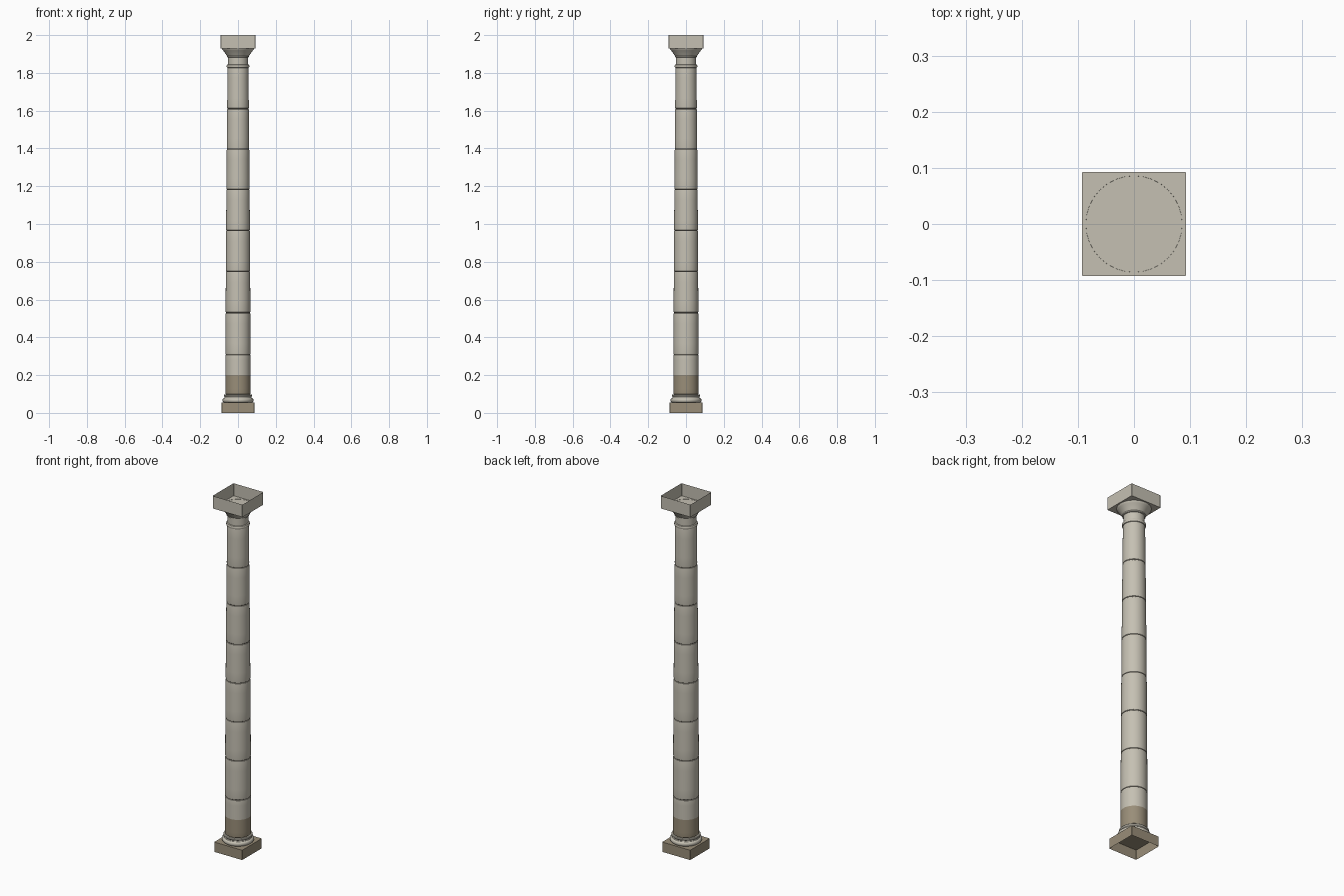
import bpy, bmesh, math

if "Cube" in bpy.data.objects:
    bpy.data.objects.remove(bpy.data.objects["Cube"])

def material(name, rgb):
    m = bpy.data.materials.new(name)
    m.diffuse_color = (*rgb, 1)
    m.use_nodes = True
    m.node_tree.nodes["Principled BSDF"].inputs["Base Color"].default_value = m.diffuse_color
    return m

STONE = material("pale_stone", (0.56, 0.53, 0.45))
DIRT = material("weathered_stone", (0.32, 0.27, 0.19))
SEAM = material("dark_joint", (0.16, 0.14, 0.11))
SIDES = 32

def finish(name, bm, mats):
    mesh = bpy.data.meshes.new(name)
    bm.to_mesh(mesh)
    bm.free()
    for m in mats:
        mesh.materials.append(m)
    ob = bpy.data.objects.new(name, mesh)
    bpy.context.collection.objects.link(ob)
    return ob

def lathe(name, profile, mat):
    """Revolve (radius, z) points, listed bottom to top, around z."""
    bm = bmesh.new()
    rings = [[bm.verts.new((r * math.cos(2 * math.pi * i / SIDES),
                            r * math.sin(2 * math.pi * i / SIDES), z))
              for i in range(SIDES)] for r, z in profile]
    for a, b in zip(rings, rings[1:]):
        for i in range(SIDES):
            j = (i + 1) % SIDES
            bm.faces.new((a[i], a[j], b[j], b[i]))
    ob = finish(name, bm, [mat])
    bpy.ops.object.select_all(action='DESELECT')
    ob.select_set(True)
    bpy.context.view_layer.objects.active = ob
    bpy.ops.object.shade_smooth_by_angle(angle=math.radians(35))
    return ob

def open_block(name, half, z0, z1, mat, open_top):
    """Square block with softened corners, left open at its hidden end."""
    bm = bmesh.new()
    bmesh.ops.create_cube(bm, size=1)
    for v in bm.verts:
        v.co = (v.co.x * 2 * half, v.co.y * 2 * half, z1 if v.co.z > 0 else z0)
    upright = [e for e in bm.edges if abs(e.verts[0].co.z - e.verts[1].co.z) > 0.01]
    bmesh.ops.bevel(bm, geom=upright, offset=0.002, segments=1, affect='EDGES')
    bm.normal_update()
    sign = 1 if open_top else -1
    gone = [f for f in bm.faces if f.normal.z * sign > 0.9]
    bmesh.ops.delete(bm, geom=gone, context='FACES')
    return finish(name, bm, [mat])

def shaft_radius(z):
    # gentle swelling taper
    t = (z - 0.1) / 1.73
    return 0.067 - 0.004 * t - 0.008 * t * t

# Square plinth and moulded base
open_block("plinth", 0.087, 0.0, 0.055, DIRT, False)
torus = [(0.073 + 0.009 * math.cos(a), 0.067 + 0.012 * math.sin(a))
         for a in [math.radians(-90 + 22.5 * k) for k in range(9)]]
lathe("base_moulding", torus + [(0.071, 0.082), (0.071, 0.085), (0.074, 0.088),
                                (0.075, 0.092), (0.073, 0.096), (0.066, 0.098)], STONE)

# Shaft drums, with narrow recessed joints between them
joints = [0.097, 0.31, 0.53, 0.748, 0.965, 1.182, 1.398, 1.61, 1.83]
def drum(name, z0, z1, mat, soft0=True, soft1=True):
    pts = []
    if soft0:
        pts += [(shaft_radius(z0) - 0.003, z0 + 0.001),
                (shaft_radius(z0) - 0.0005, z0 + 0.003)]
    n = 4
    lo, hi = z0 + (0.006 if soft0 else 0), z1 - (0.006 if soft1 else 0)
    pts += [(shaft_radius(lo + (hi - lo) * k / n), lo + (hi - lo) * k / n)
            for k in range(n + 1)]
    if soft1:
        pts += [(shaft_radius(z1) - 0.0005, z1 - 0.003),
                (shaft_radius(z1) - 0.003, z1 - 0.001)]
    lathe(name, pts, mat)

drum("stained_drum", 0.097, 0.2, DIRT, True, False)
drum("drum_1", 0.2, 0.31, STONE, False, True)
for i, (z0, z1) in enumerate(zip(joints[1:], joints[2:])):
    drum(f"drum_{i + 2}", z0, z1, STONE)
for i, z in enumerate(joints[1:-1]):
    r = shaft_radius(z) - 0.0025
    lathe(f"joint_{i + 1}", [(r, z - 0.002), (r, z + 0.002)], SEAM)

# Neck ring, neck and flaring capital
lathe("neck_ring", [(0.053, 1.826), (0.058, 1.828), (0.060, 1.833), (0.060, 1.838),
                    (0.058, 1.843), (0.053, 1.845)], STONE)
lathe("capital", [(0.053, 1.843), (0.053, 1.882), (0.058, 1.884), (0.058, 1.890),
                  (0.061, 1.894), (0.066, 1.902), (0.073, 1.911), (0.080, 1.920),
                  (0.085, 1.926), (0.086, 1.931)], STONE)

# Square top slab, hollow above
open_block("top_slab", 0.093, 1.93, 2.0, STONE, True)
